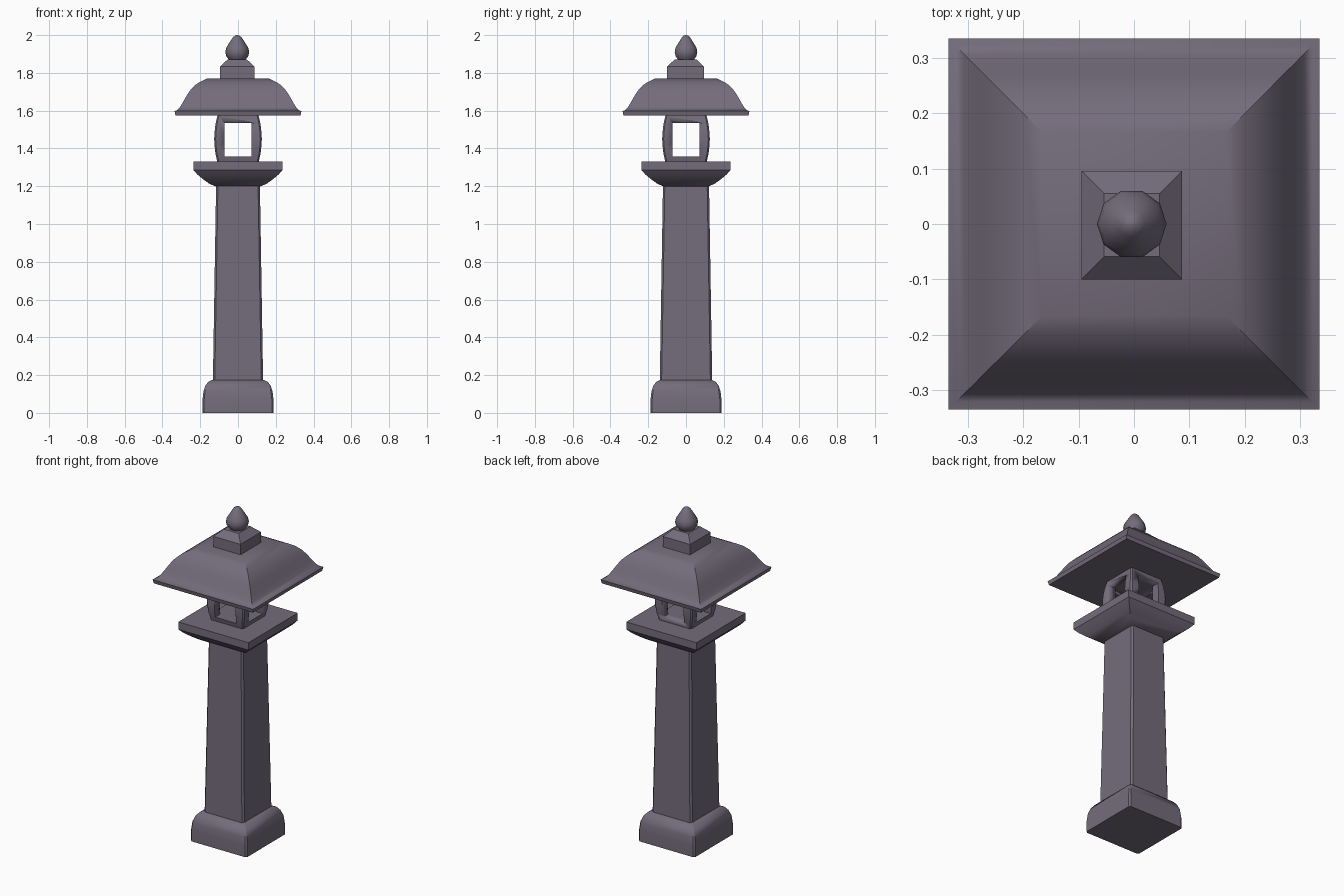
import bpy, bmesh, math

cube = bpy.data.objects.get("Cube")
if cube:
    bpy.data.objects.remove(cube, do_unlink=True)

# One weathered stone material
stone = bpy.data.materials.new("purple_grey_stone")
stone.use_nodes = True
colour = (0.175, 0.15, 0.2, 1)
stone.diffuse_color = colour
stone.node_tree.nodes["Principled BSDF"].inputs["Base Color"].default_value = colour


def finish(bm, name, angle=35):
    bmesh.ops.recalc_face_normals(bm, faces=bm.faces)
    mesh = bpy.data.meshes.new(name)
    bm.to_mesh(mesh)
    bm.free()
    mesh.materials.append(stone)
    obj = bpy.data.objects.new(name, mesh)
    bpy.context.collection.objects.link(obj)
    bpy.ops.object.select_all(action="DESELECT")
    obj.select_set(True)
    bpy.context.view_layer.objects.active = obj
    bpy.ops.object.shade_smooth_by_angle(angle=math.radians(angle))
    return obj


def outline(hx, hy, chamfer):
    """Rectangle corners, optionally cut off."""
    points = []
    for sx, sy in ((1, 1), (-1, 1), (-1, -1), (1, -1)):
        if chamfer:
            pair = [(sx * hx, sy * (hy - chamfer)), (sx * (hx - chamfer), sy * hy)]
            points += pair if sx * sy > 0 else pair[::-1]
        else:
            points.append((sx * hx, sy * hy))
    return points


def loft(bm, rings):
    """Skin a stack of rings and cap both ends."""
    rows = [[bm.verts.new(p) for p in ring] for ring in rings]
    for low, high in zip(rows, rows[1:]):
        for i in range(len(low)):
            j = (i + 1) % len(low)
            bm.faces.new((low[i], low[j], high[j], high[i]))
    bm.faces.new(rows[0][::-1])
    bm.faces.new(rows[-1])


def square_tier(name, profile, chamfer=0, x=0, y=0, extra_y=0):
    """Square block following a (half width, height) profile."""
    bm = bmesh.new()
    loft(bm, [[(px + x, py + y, z) for px, py in outline(h, h + extra_y, chamfer)]
              for h, z in profile])
    return finish(bm, name)


# Base and tapered shaft
square_tier("base", [(0.188, 0), (0.188, 0.07), (0.183, 0.115), (0.172, 0.145),
                     (0.157, 0.165), (0.136, 0.175)], chamfer=0.009)
square_tier("shaft", [(0.133, 0.165), (0.116, 1.205)], chamfer=0.01, extra_y=0.006)

# Platform with a rounded underside
square_tier("platform", [(0.112, 1.197), (0.15, 1.212), (0.185, 1.237), (0.215, 1.262),
                         (0.235, 1.285), (0.235, 1.33)])

# Bulging lamp box, open through both axes
lamp = square_tier("lamp_box", [(0.109, 1.328), (0.119, 1.37), (0.125, 1.42), (0.126, 1.45),
                                (0.125, 1.48), (0.119, 1.53), (0.109, 1.574)], chamfer=0.008)
for name, hx, hy in (("window_cutter_front", 0.071, 0.3), ("window_cutter_side", 0.3, 0.071)):
    bm = bmesh.new()
    loft(bm, [[(x, y, z) for x, y in outline(hx, hy, 0)] for z in (1.357, 1.535)])
    cutter = finish(bm, name)
    cutter.hide_render = True
    cutter.hide_set(True)
    cut = lamp.modifiers.new(name, "BOOLEAN")
    cut.operation = "DIFFERENCE"
    cut.solver = "EXACT"
    cut.object = cutter

# Bake the openings and discard the cutters
bpy.context.view_layer.objects.active = lamp
for modifier in list(lamp.modifiers):
    cutter = modifier.object
    bpy.ops.object.modifier_apply(modifier=modifier.name)
    if cutter:
        bpy.data.objects.remove(cutter, do_unlink=True)

# Flared roof
square_tier("roof", [(0.331, 1.574), (0.336, 1.597), (0.322, 1.603), (0.308, 1.618),
                     (0.29, 1.647), (0.27, 1.683), (0.25, 1.712), (0.225, 1.737),
                     (0.198, 1.754), (0.166, 1.77)])

# Block under the finial
square_tier("cap", [(0.091, 1.765), (0.091, 1.833), (0.05, 1.872)], x=-0.004, y=-0.002, extra_y=0.007)

# Ten-sided bud finial
bm = bmesh.new()
loft(bm, [[(-0.004 + r * math.cos(a * math.tau / 10), r * math.sin(a * math.tau / 10), z)
           for a in range(10)]
          for r, z in ((0.043, 1.868), (0.058, 1.888), (0.063, 1.91), (0.058, 1.934),
                       (0.04, 1.962), (0.024, 1.987), (0.011, 1.998), (0.002, 2.0))])
finish(bm, "finial", 40)
